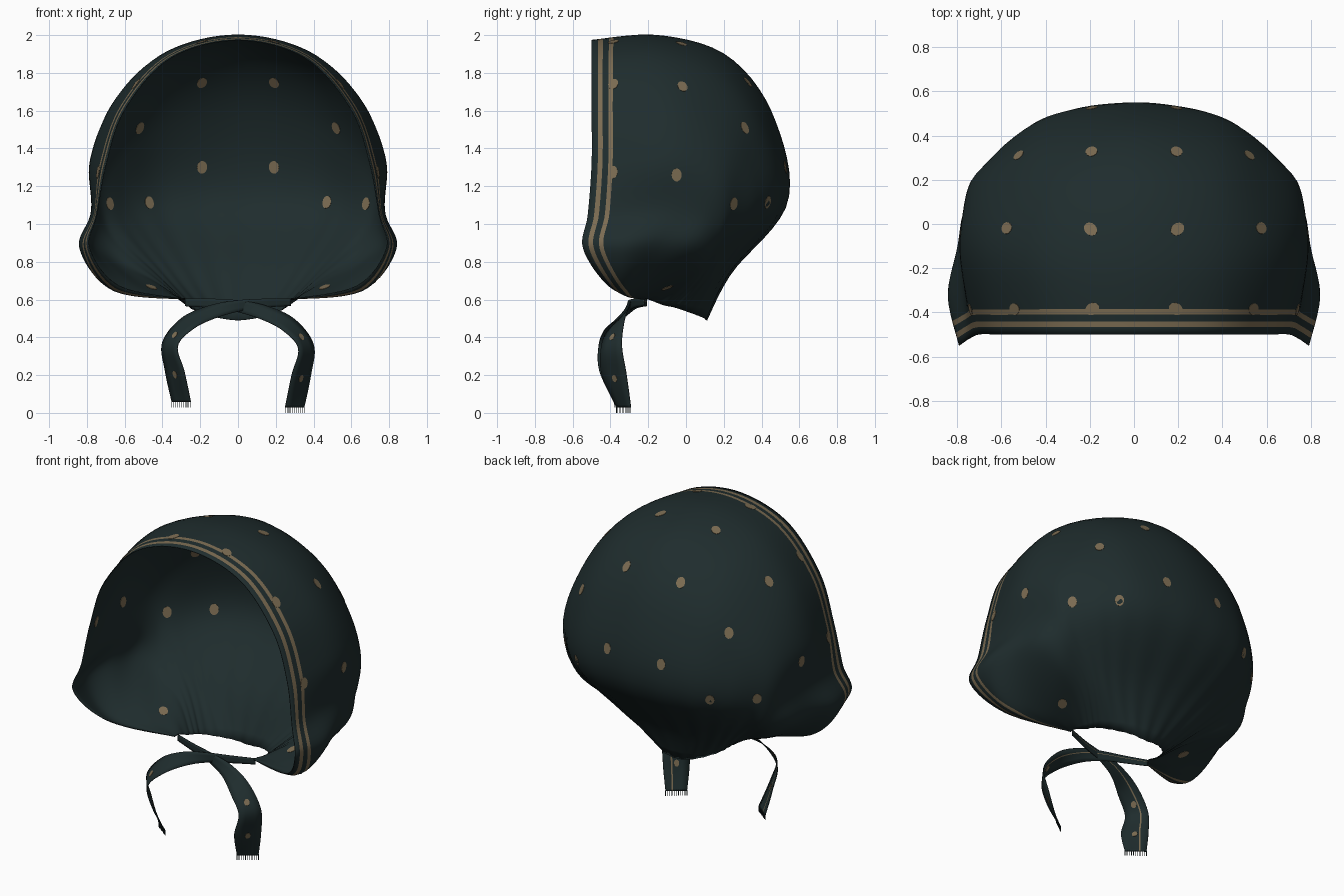
import bpy
import bmesh
import math
from mathutils import Vector, Matrix
from mathutils.bvhtree import BVHTree

if "Cube" in bpy.data.objects:
    bpy.data.objects.remove(bpy.data.objects["Cube"], do_unlink=True)


def make_material(name, rgb):
    mat = bpy.data.materials.new(name)
    mat.use_nodes = True
    mat.diffuse_color = (*rgb, 1)
    bsdf = next(n for n in mat.node_tree.nodes if n.type == "BSDF_PRINCIPLED")
    bsdf.inputs["Base Color"].default_value = (*rgb, 1)
    bsdf.inputs["Roughness"].default_value = 0.9
    return mat


FABRIC = make_material("dark teal fabric", (0.0135, 0.0255, 0.0265))
GOLD = make_material("dull gold print", (0.2, 0.15, 0.085))


def spline(points, t):
    """Smooth curve through points, t running from 0 to len(points) - 1."""
    last = len(points) - 1
    i = min(int(t), last - 1)
    f = t - i
    a, b, c, d = (points[min(max(i + k, 0), last)] for k in (-1, 0, 1, 2))
    return b + 0.5 * f * ((c - a) + f * ((2 * a - 5 * b + 4 * c - d) + f * (3 * (b - c) + d - a)))


def finish(name, bm, mats, smooth=True, thickness=0.0, offset=0.0):
    mesh = bpy.data.meshes.new(name)
    bm.to_mesh(mesh)
    bm.free()
    obj = bpy.data.objects.new(name, mesh)
    bpy.context.collection.objects.link(obj)
    for m in mats:
        mesh.materials.append(m)
    for p in mesh.polygons:
        p.use_smooth = smooth
    if thickness:
        mod = obj.modifiers.new("cloth thickness", "SOLIDIFY")
        mod.thickness = thickness
        mod.offset = offset
        mod.material_offset = -1  # the lining stays plain


def sheet(grid, gold_rows):
    """Quad sheet from a grid of points; chosen rows get the gold material."""
    bm = bmesh.new()
    verts = [[bm.verts.new(p) for p in col] for col in grid]
    for left, right in zip(verts, verts[1:]):
        for j in range(len(left) - 1):
            face = bm.faces.new((left[j], left[j + 1], right[j + 1], right[j]))
            face.material_index = int(j in gold_rows)
    return bm


# Bonnet guides: each runs from the face rim over the head to the neck
guides = [
    [(0, -.5, 1.975), (0, -.14, 2), (0, .22, 1.89), (0, .46, 1.58),
     (0, .54, 1.12), (0, .24, .74), (0, .11, .49)],
    [(.36, -.5, 1.88), (.38, -.14, 1.91), (.37, .2, 1.79), (.36, .42, 1.5),
     (.34, .49, 1.1), (.2, .22, .74), (.09, .1, .5)],
    [(.6, -.5, 1.61), (.645, -.14, 1.67), (.62, .13, 1.58), (.58, .32, 1.38),
     (.54, .37, 1.06), (.34, .18, .74), (.17, .05, .52)],
    [(.7, -.5, 1.32), (.778, -.16, 1.35), (.765, .06, 1.33), (.72, .22, 1.2),
     (.63, .24, .98), (.41, .13, .73), (.235, -.02, .545)],
    [(.75, -.52, 1.05), (.775, -.24, 1.07), (.773, -.03, 1.07), (.74, .14, 1.02),
     (.65, .17, .89), (.43, .07, .71), (.255, -.07, .56)],
    [(.788, -.545, .87), (.84, -.33, .87), (.79, -.14, .87), (.745, .02, .85),
     (.62, .06, .77), (.43, 0, .68), (.27, -.12, .57)],
    [(.63, -.41, .67), (.66, -.34, .645), (.6, -.26, .65), (.52, -.21, .645),
     (.44, -.19, .63), (.34, -.19, .61), (.28, -.2, .6)],
]
guides.append([(.28, -.24, .6)] * len(guides[0]))
guides = [[Vector(p) for p in g] for g in guides]
mirrored = [[Vector((-p.x, p.y, p.z)) for p in g] for g in guides[:0:-1]]
guides = mirrored + guides

STRIPE_EDGES = [0, .034, .06, .092, .116]
COLS, BODY_ROWS, FINE = 112, 34, 120


def bonnet_column(u):
    ctrl = [spline([g[k] for g in guides], u) for k in range(7)]
    pts = [spline(ctrl, 6 * i / FINE) for i in range(FINE + 1)]
    run = [0.0]
    for a, b in zip(pts, pts[1:]):
        run.append(run[-1] + (b - a).length)
    total = run[-1]
    marks = [d * min(1, total / .5) for d in STRIPE_EDGES]
    marks += [marks[-1] + (total - marks[-1]) * k / BODY_ROWS for k in range(1, BODY_ROWS + 1)]
    out, i = [], 0
    for m in marks:
        while i < FINE - 1 and run[i + 1] < m:
            i += 1
        span = max(run[i + 1] - run[i], 1e-9)
        p = pts[i].lerp(pts[i + 1], min(1, (m - run[i]) / span))
        # Soft gathers that fade in toward the neck
        gather = max(0, m / max(total, 1e-9) - .6) * .03 * min(1, total)
        p = p + Vector((p.x, p.y + .1, 0)) * gather * math.sin(u * 9)
        out.append(p)
    return out


span_u = len(guides) - 1
bm = sheet([bonnet_column(span_u * c / COLS) for c in range(COLS + 1)], {1, 3})
bmesh.ops.remove_doubles(bm, verts=bm.verts[:], dist=1e-5)
bm.normal_update()
crown = max(bm.faces, key=lambda f: f.calc_center_median().z)
if crown.normal.z < 0:
    bmesh.ops.reverse_faces(bm, faces=bm.faces[:])
bm.normal_update()
bonnet_tree = BVHTree.FromBMesh(bm)
finish("bonnet", bm, [FABRIC, GOLD], thickness=0.005, offset=-1)


def add_dot(bm, tree, place, radius, low, high):
    """Thin round plate that follows the cloth nearest to the given place."""
    loc, normal, _, _ = tree.find_nearest(place)
    side = Vector((0, 0, 1)).cross(normal).normalized()
    up = normal.cross(side)
    rings = []
    for lift in (high, low):
        ring = []
        for k in range(14):
            a = math.tau * k / 14
            off = side * math.cos(a) * radius * .9 + up * math.sin(a) * radius * 1.15
            hit = tree.find_nearest(loc + off)[0]
            ring.append(bm.verts.new(hit + normal * lift))
        rings.append(ring)
    bm.faces.new(rings[0])
    bm.faces.new(rings[1][::-1])
    for k in range(14):
        n = (k + 1) % 14
        bm.faces.new((rings[0][k], rings[1][k], rings[1][n], rings[0][n]))


# Printed dots, mirrored left and right
dots = [(.2, -.02, 1.97), (.2, .35, 1.77), (.6, -.01, 1.75), (.54, .33, 1.52),
        (.19, .52, 1.3), (.78, -.05, 1.26), (.45, .4, 1.12), (.67, .24, 1.11),
        (.19, -.385, 1.97), (.54, -.385, 1.74), (.77, -.395, 1.28), (.46, -.1, .66)]
bm = bmesh.new()
for x, y, z in dots:
    for s in (-1, 1):
        add_dot(bm, bonnet_tree, Vector((s * x, y, z)), .03, -.007, .002)
finish("printed_dots", bm, [GOLD], smooth=False)

# Tie ribbon: centre path and half-width vectors
path = [Vector(p) for p in [
    (-.28, -.21, .585), (-.14, -.26, .58), (0, -.29, .565), (.14, -.32, .53),
    (.27, -.37, .465), (.36, -.395, .35), (.335, -.38, .2), (.3, -.33, .03)]]
half = [Vector(p) for p in [
    (0, 0, .02), (0, 0, .025), (.01, 0, .03), (.015, .02, .035),
    (.03, .045, .03), (.04, .055, .01), (.05, .065, 0), (.05, .038, 0)]]


def make_tie(name, sign, lift, forward):
    def place(p):
        return Vector((sign * p.x, p.y - forward, p.z + lift * (1 - p.z / .6)))

    grid = []
    for i in range(57):
        t = i / 8
        c, w = spline(path, t), spline(half, t)
        grid.append([place(c + w * k) for k in (-1, -.4, .3, .42, 1)])
    bm = sheet(grid, {2})
    if sign < 0:
        bmesh.ops.reverse_faces(bm, faces=bm.faces[:])
    bm.normal_update()
    tree = BVHTree.FromBMesh(bm)
    finish(name, bm, [FABRIC, GOLD], thickness=0.005)

    bm = bmesh.new()
    for i in (4.6, 6.1):
        add_dot(bm, tree, place(spline(path, i)), .018, -.0045, .0045)
    finish(name + "_dots", bm, [GOLD], smooth=False)

    # Frayed threads at the end of the ribbon
    bm = bmesh.new()
    a, b = grid[-1][0], grid[-1][-1]
    for k in range(11):
        p = a.lerp(b, k / 10) - Vector((0, 0, .0125))
        bmesh.ops.create_cube(bm, size=1, matrix=Matrix.Translation(p) @ Matrix.Diagonal((.003, .003, .035, 1)))
    finish(name + "_fringe", bm, [FABRIC], smooth=False)


make_tie("left_tie", 1, 0, 0)
make_tie("right_tie", -1, .03, .012)
